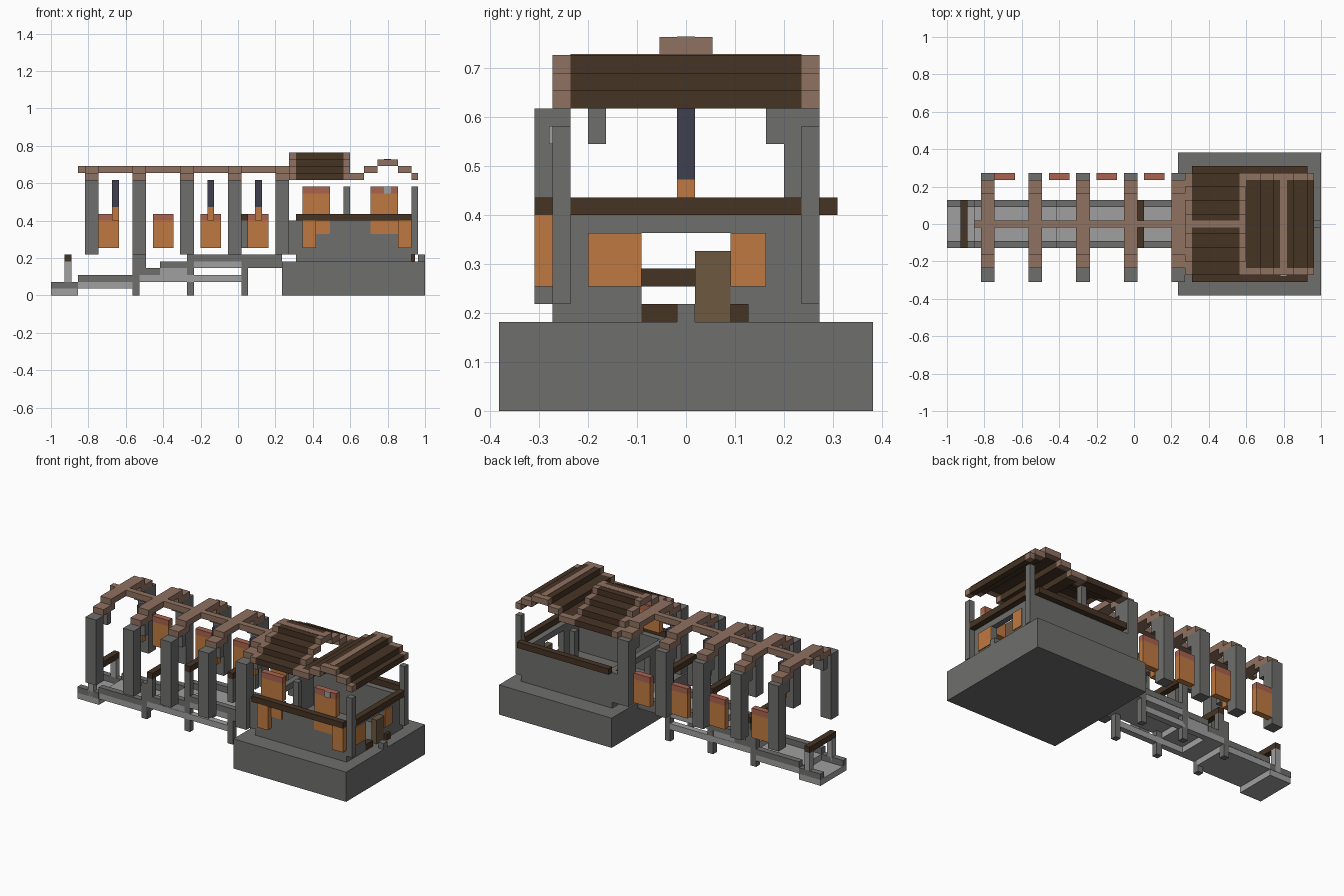
import bpy, bmesh

cube = bpy.data.objects.get("Cube")
if cube:
    bpy.data.objects.remove(cube)

U = 2 / 110  # one block step


def material(name, *rgb):
    m = bpy.data.materials.new(name)
    m.use_nodes = True
    col = (*rgb, 1)
    m.diffuse_color = col
    node = next(n for n in m.node_tree.nodes if n.type == 'BSDF_PRINCIPLED')
    node.inputs["Base Color"].default_value = col
    node.inputs["Roughness"].default_value = 0.9
    return m


stone = material("stone grey", .156, .156, .153)
pale = material("pale stone", .35, .35, .35)
timber = material("rosy timber", .275, .165, .117)
dark = material("dark wood", .061, .034, .018)
orange = material("orange cloth", .52, .195, .052)
red = material("red trim", .40, .127, .08)
navy = material("navy cord", .051, .051, .078)
brown = material("brown door", .15, .098, .051)


def part(name, mat, *boxes):
    """One object from boxes given as x, y and z ranges in block steps."""
    bm = bmesh.new()
    for xs, ys, zs in boxes:
        made = bmesh.ops.create_cube(bm, size=1)
        for v in made["verts"]:
            v.co = [(lo if c < 0 else hi) * U
                    for c, (lo, hi) in zip(v.co, (xs, ys, zs))]
    mesh = bpy.data.meshes.new(name)
    bm.to_mesh(mesh)
    bm.free()
    mesh.materials.append(mat)
    obj = bpy.data.objects.new(name, mesh)
    bpy.context.collection.objects.link(obj)
    return obj


def both(xs, inner, outer, zs):
    """A pair of boxes on the front and back sides."""
    return [(xs, (-outer, -inner), zs), (xs, (inner, outer), zs)]


# House base and hollow walls with a doorway at each end
part("foundation", stone, ((13, 55), (-21, 21), (0, 10)))
part("long_walls", stone, *both((17, 51), 13, 15, (10, 22)))
for name, xs in (("end_wall", (49, 51)), ("bridge_wall", (17, 19))):
    part(name, stone, *both(xs, 5, 13, (10, 22)),
         (xs, (-5, 5), (20, 22)))
part("door", brown, ((49, 51), (1, 5), (10, 18)))
part("door_sill", dark, ((49, 51), (-5, -1), (10, 12)),
     ((51, 52), (5, 7), (10, 12)))
part("door_step", stone, ((53, 55), (-1, 1), (10, 12)))
part("house_posts", stone, *both((51, 53), 13, 15, (12, 32)),
     *both((31, 33), 13, 15, (22, 32)), *both((15, 17), 13, 15, (12, 22)))
part("house_railing", dark, *both((17, 51), 15, 17, (22, 24)),
     ((51, 53), (-13, 13), (22, 24)))
part("end_windows", orange, ((51, 51.3), (-11, -5), (14, 20)),
     ((51, 51.3), (5, 9), (14, 20)))
part("front_windows", orange, ((19, 27), (-15.3, -15), (18, 22)),
     ((39, 47), (-15.3, -15), (18, 22)))

# House hangings
for i, (x, low) in enumerate(((19, 19), (39, 47))):
    part(f"house_banner_{i}", orange, ((x, x + 8), (-15, -13), (24, 30)))
    part(f"house_banner_trim_{i}", red, ((x, x + 8), (-15, -13), (30, 32)))
    part(f"lower_banner_{i}", orange, ((low, low + 4), (-17, -15), (14, 22)))
part("banner_charm", pale, ((43, 45), (-15.4, -15), (30, 32)))

# Stepped gable over the entrance, sloping front and back
treads = ((0, 3, 40), (3, 7, 38), (7, 11, 36), (11, 15, 34))
for name, mat, spans in (("entry_roof", dark, [(17, 31)]),
                         ("entry_roof_frames", timber, [(15, 17), (31, 33)])):
    part(name, mat, *[b for xs in spans for a, c, z in treads
                      for b in both(xs, a, c, (z, z + 2))])
part("entry_ridge", timber, ((15, 33), (-1, 1), (41, 42.1)))

# Stepped gable over the hall, sloping left and right
slope = ((33, 37, 34), (37, 41, 36), (41, 47, 38), (47, 51, 36), (51, 53, 34))
part("hall_roof", dark,
     *[((a, c), (-13, 13), (z, z + 2)) for a, c, z in slope])
part("hall_roof_frames", timber,
     *[b for a, c, z in slope for b in both((a, c), 13, 15, (z, z + 2))])
part("hall_ridge", timber, ((43, 45), (-13, 13), (39, 40.1)))

# Row of gates along the bridge
for i in range(5):
    x = -45 + 14 * i
    xs = (x, x + 4)
    part(f"gate_pillars_{i}", stone, (xs, (-17, -13), (12, 34)),
         (xs, (11, 15), (12, 34)))
    part(f"gate_brackets_{i}", stone, *both(xs, 9, 11, (30, 34)))
    part(f"gate_lintel_{i}", timber, *both(xs, 7, 13, (34, 36)),
         (xs, (-9, 9), (36, 38)))
part("gate_ridge_beam", timber, ((-47, 13), (-1, 1), (36, 38)))

# Cloth banners on the back of the gates
for i, x in enumerate((-41, -25, -11, 3)):
    part(f"gate_banner_{i}", orange, ((x, x + 6), (13, 15), (14, 22)))
    part(f"gate_banner_trim_{i}", red, ((x, x + 6), (13, 15), (22, 24)))

# Hanging lanterns
for i, x in enumerate((-37, -9, 5)):
    part(f"lantern_cord_{i}", navy, ((x, x + 2), (-1, 1), (26, 34)))
    part(f"lantern_{i}", orange, ((x, x + 2), (-1, 1), (22, 26)))

# Bridge deck climbing in steps, with a rail on each side
levels = ((-55, -47, 0), (-47, -29, 2), (-29, -23, 4),
          (-23, -15, 6), (-15, 13, 8))
for i, (a, c, z) in enumerate(levels):
    part(f"deck_{i}", pale, ((a, c), (-6.9, 6.9), (z, z + 2)))
    part(f"deck_rails_{i}", stone, *both((a, c), 5, 7, (z + 2, z + 4)))
part("deck_inner_beam", stone, *both((1, 13), 5, 7, (8, 10)))
part("lower_braces", pale, *both((-29, 1), 5, 7, (4, 6)))
part("bridge_legs", stone,
     *[b for x in (-31, -15, 1) for b in both((x, x + 2), 5, 7, (0, 12))])

# Crossbars standing over the bridge
for i, (x, z) in enumerate(((-49, 10), (-29, 14), (-15, 20), (1, 22))):
    xs = (x, x + 2) if i else (x - 2, x)
    part(f"crossbar_{i}", dark, (xs, (-7, 7), (z, z + 2)))
    part(f"crossbar_posts_{i}", stone if i else pale,
         *both(xs, 5, 7, (z - 8, z)))
